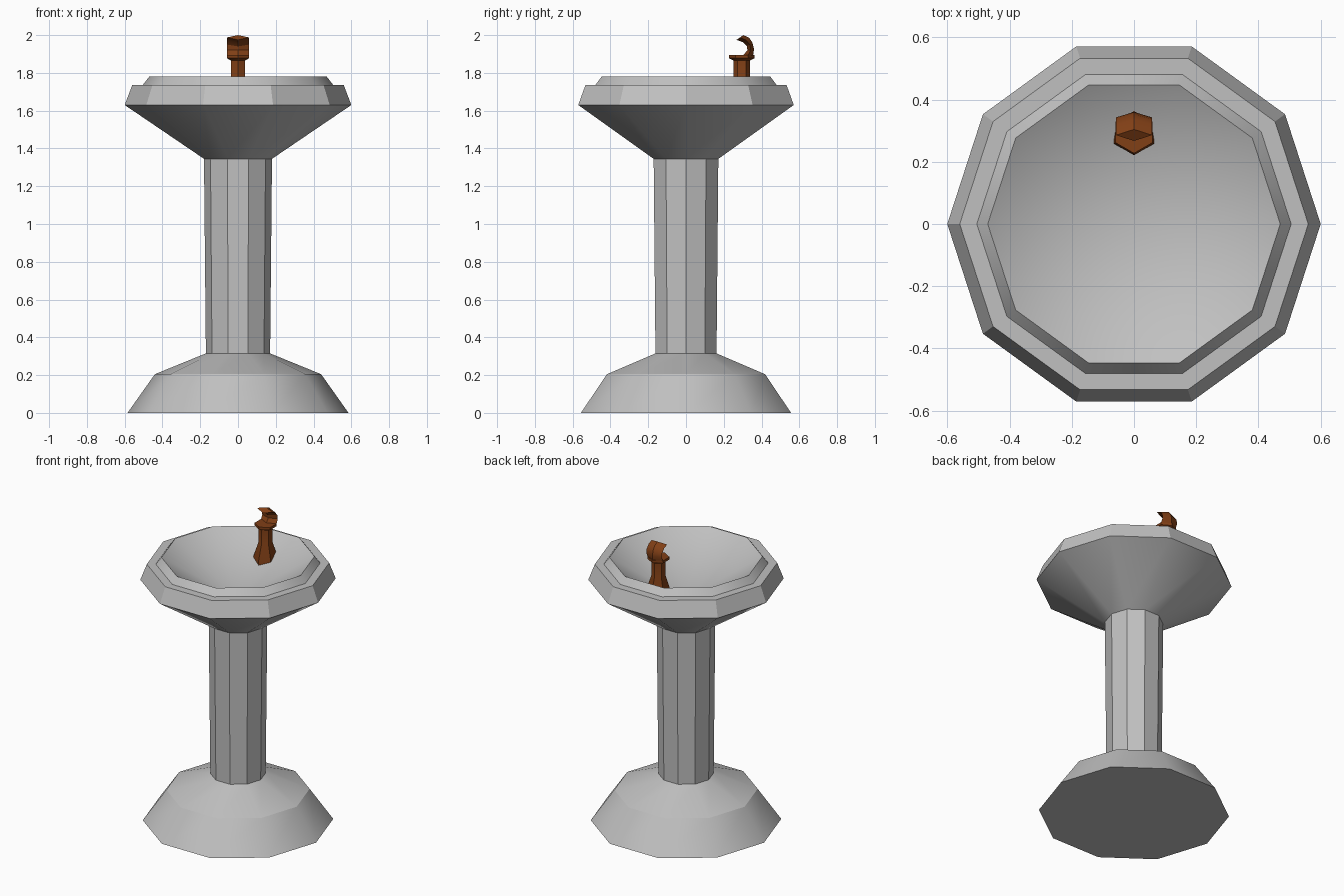
import bpy, bmesh
from math import cos, sin, pi, radians

if "Cube" in bpy.data.objects:
    bpy.data.objects.remove(bpy.data.objects["Cube"])


def material(name, color):
    m = bpy.data.materials.new(name)
    m.use_nodes = True
    m.diffuse_color = color
    m.node_tree.nodes["Principled BSDF"].inputs["Base Color"].default_value = color
    return m


stone = material("grey stone", (0.53, 0.53, 0.53, 1))
copper = material("brown copper", (0.22, 0.05, 0.008, 1))


def loft(name, rings, mat):
    """Skin a stack of equal point rings; a one-point ring closes as a fan."""
    bm = bmesh.new()
    loops = [[bm.verts.new(p) for p in ring] for ring in rings]
    n = len(loops[0])
    for a, b in zip(loops, loops[1:]):
        for i in range(n):
            j = (i + 1) % n
            bm.faces.new((a[i], a[j], b[0]) if len(b) == 1 else (a[i], a[j], b[j], b[i]))
    bm.faces.new(loops[0][::-1])
    if len(loops[-1]) > 1:
        bm.faces.new(loops[-1])
    bmesh.ops.recalc_face_normals(bm, faces=bm.faces)
    mesh = bpy.data.meshes.new(name)
    bm.to_mesh(mesh)
    bm.free()
    obj = bpy.data.objects.new(name, mesh)
    bpy.context.collection.objects.link(obj)
    mesh.materials.append(mat)
    bpy.ops.object.select_all(action="DESELECT")
    obj.select_set(True)
    bpy.context.view_layer.objects.active = obj
    bpy.ops.object.shade_smooth_by_angle(angle=radians(30))
    return obj


def turned(name, profile, sides, mat, start=0, y=0):
    """Polygonal lathe of (radius, height) points."""
    rings = []
    for r, z in profile:
        if r == 0:
            rings.append([(0, y, z)])
        else:
            angles = [start + 2 * pi * i / sides for i in range(sides)]
            rings.append([(r * cos(a), y + r * sin(a), z) for a in angles])
    return loft(name, rings, mat)


# Pedestal, column, stepped rim and sunken bowl
turned("fountain_basin", [
    (0.585, 0), (0.44, 0.205), (0.17, 0.315), (0.18, 1.345), (0.6, 1.63),
    (0.56, 1.735), (0.505, 1.735), (0.47, 1.78), (0, 1.50)], 10, stone)

# Hexagonal spout stem with flared foot and collar
turned("spout_stem", [
    (0.074, 1.60), (0.074, 1.67), (0.043, 1.77), (0.043, 1.865),
    (0.068, 1.878), (0.068, 1.895)], 6, copper, start=pi / 2, y=0.295)

# Hooked nozzle: rhombic section curling forward; (y, z) of inner and outer corner
sections = [((0.30, 1.89), (0.355, 1.89)), ((0.325, 1.92), (0.36, 1.925)),
            ((0.323, 1.94), (0.352, 1.96)), ((0.30, 1.963), (0.335, 1.985)),
            ((0.267, 1.975), (0.304, 2.0))]
rings = []
for (yi, zi), (yo, zo) in sections:
    ym, zm = (yi + yo) / 2, (zi + zo) / 2
    rings.append([(0, yi, zi), (0.058, ym, zm), (0, yo, zo), (-0.058, ym, zm)])
loft("spout_nozzle", rings, copper)
